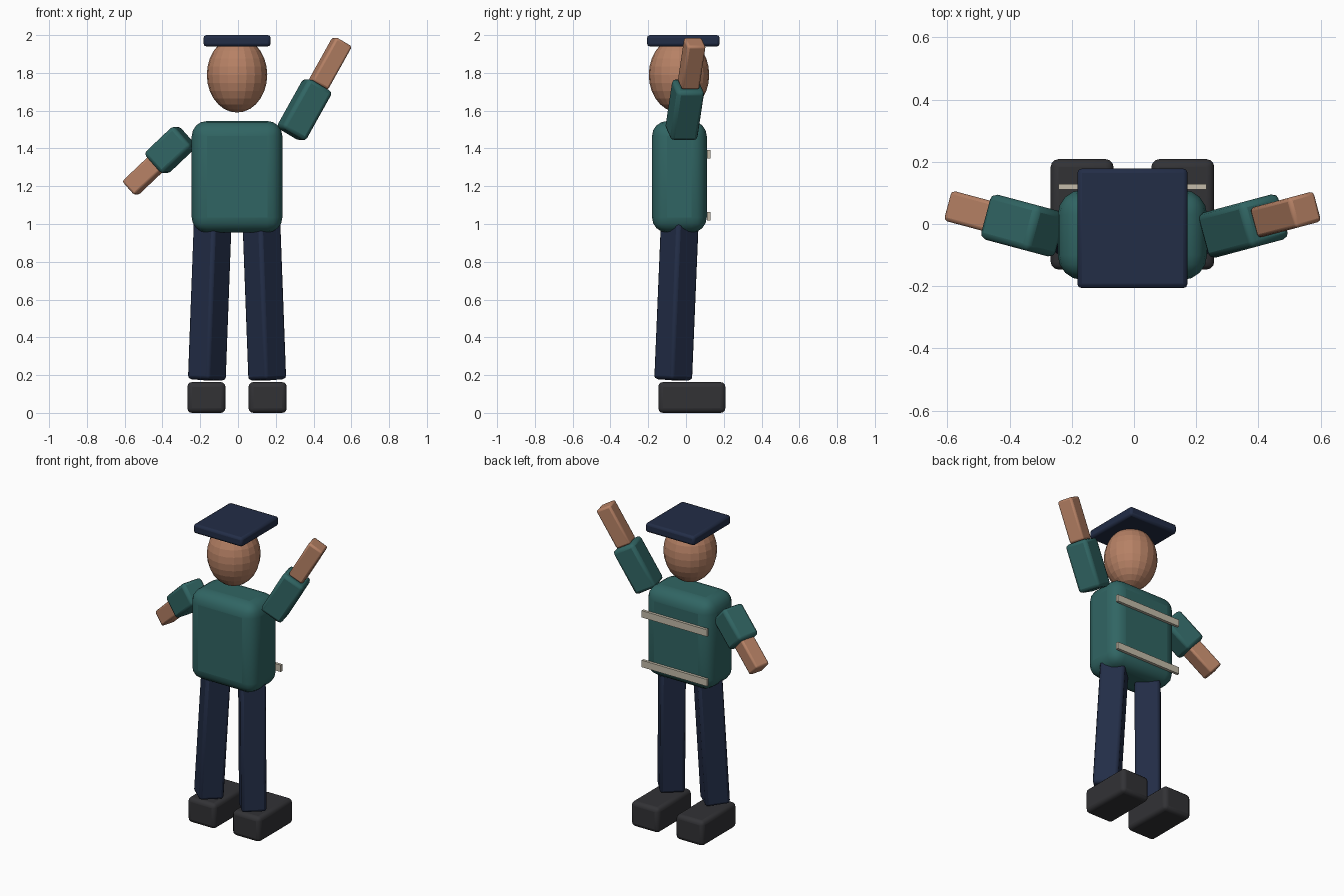
import bpy
import math
from mathutils import Vector

if "Cube" in bpy.data.objects:
    bpy.data.objects.remove(bpy.data.objects["Cube"])

CX, CY = -0.005, -0.035  # body axis


def material(name, rgb):
    m = bpy.data.materials.new(name)
    m.diffuse_color = (*rgb, 1)
    m.use_nodes = True
    m.node_tree.nodes["Principled BSDF"].inputs["Base Color"].default_value = m.diffuse_color
    return m


TEAL = material("teal cloth", (0.03, 0.13, 0.125))
NAVY = material("navy cloth", (0.016, 0.026, 0.062))
SKIN = material("skin", (0.47, 0.22, 0.13))
BLACK = material("dark leather", (0.032, 0.032, 0.036))
CREAM = material("cream tape", (0.55, 0.5, 0.4))


def box(name, center, size, mat, bevel=0.0, segments=2, rotation=None):
    bpy.ops.mesh.primitive_cube_add(size=1, location=center)
    ob = bpy.context.object
    ob.name = name
    ob.scale = size
    bpy.ops.object.transform_apply(location=False, rotation=False, scale=True)
    if rotation is not None:
        ob.rotation_euler = rotation
    ob.data.materials.append(mat)
    bpy.ops.object.shade_smooth_by_angle(angle=math.radians(35))
    if bevel:
        mod = ob.modifiers.new("rounded edges", 'BEVEL')
        mod.width = bevel
        mod.segments = segments
    return ob


def limb(name, start, end, width, mat, bevel):
    """Square bar running from start to end."""
    a, b = Vector(start), Vector(end)
    d = b - a
    return box(name, (a + b) / 2, (width, width, d.length), mat, bevel, 2,
               d.to_track_quat('Z', 'Y').to_euler())


# torso
box("torso", (CX, CY, 1.25), (0.48, 0.29, 0.59), TEAL, 0.08, 4)

# tape strips across the back
for label, z in (("lower", 1.042), ("upper", 1.368)):
    box(label + "_back_strip", (CX, 0.12, z), (0.475, 0.018, 0.045), CREAM)

# head: faceted ellipsoid
bpy.ops.mesh.primitive_uv_sphere_add(segments=20, ring_count=14, radius=1,
                                     location=(CX, CY - 0.002, 1.79))
head = bpy.context.object
head.name = "head"
head.scale = (0.16, 0.16, 0.2)
head.data.materials.append(SKIN)

# flat square cap
box("cap", (CX, -0.014, 1.97), (0.355, 0.385, 0.06), NAVY, 0.015)

# legs lean slightly outward, feet point to +y
for label, s in (("left", -1), ("right", 1)):
    limb(label + "_leg", (CX + s * 0.16, -0.068, 0.175),
         (CX + s * 0.129, -0.033, 1.01), 0.152, NAVY, 0.018)
    box(label + "_foot", (CX + s * 0.162, 0.031, 0.0815),
        (0.202, 0.355, 0.163), BLACK, 0.025, 3)

# arms: shoulder, heading, elevation, elbow and hand distances
arms = (
    ("right", (0.279, -0.026, 1.475), 15, 60, 0.30, 0.30, 0.565),
    ("left", (-0.279, -0.026, 1.466), 165, -42.5, 0.22, 0.21, 0.41),
)
for label, shoulder, heading, elevation, elbow, wrist, hand in arms:
    h, e = math.radians(heading), math.radians(elevation)
    d = Vector((math.cos(e) * math.cos(h), math.cos(e) * math.sin(h), math.sin(e)))
    p = Vector(shoulder)
    limb(label + "_sleeve", p, p + d * elbow, 0.15, TEAL, 0.02)
    limb(label + "_forearm", p + d * wrist, p + d * hand, 0.1, SKIN, 0.012)
